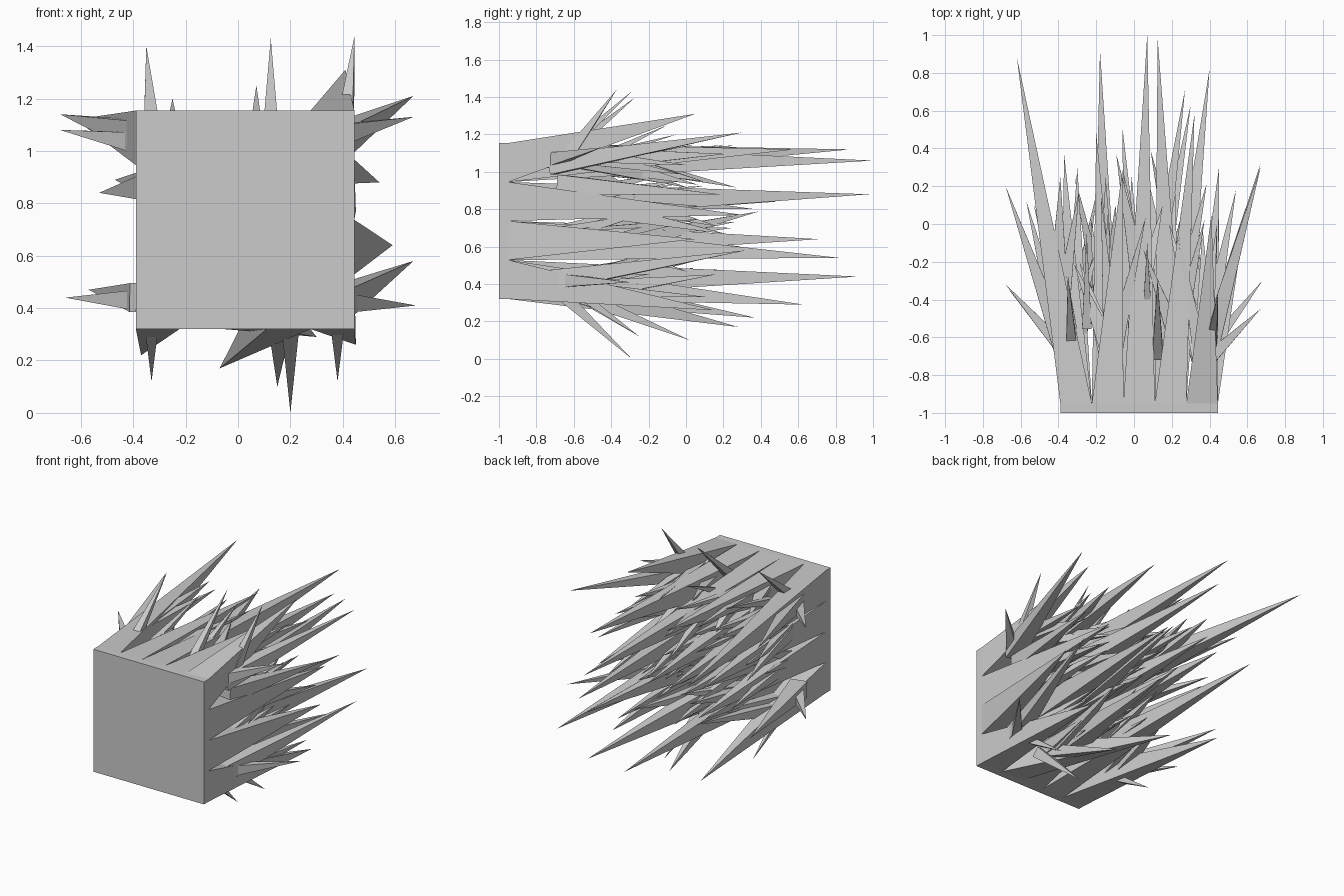
import bpy, random
from mathutils import Vector

random.seed(4)
X0, Z0, SIDE = -0.39, 0.32, 0.834
CX, CZ = SIDE / 5, SIDE / 4      # five columns, four rows


def mesh_object(name, verts, faces):
    me = bpy.data.meshes.new(name)
    me.from_pydata(verts, [], faces)
    me.update()
    ob = bpy.data.objects.new(name, me)
    bpy.context.collection.objects.link(ob)
    return ob


PYRAMID = [(0, 1, 2, 3), (1, 0, 4), (2, 1, 4), (3, 2, 4), (0, 3, 4)]


def branch(base, tip, width, name="side_spike"):
    """Four-sided pyramid with its base square to its own axis."""
    b, t = Vector(base), Vector(tip)
    d = (t - b).normalized()
    u = d.cross(Vector((0, 0, 1))).normalized() * width / 2
    v = u.cross(d)
    mesh_object(name, [b - u - v, b + u - v, b + u + v, b - u + v, t], PYRAMID)


# Square backing slab
bpy.ops.mesh.primitive_cube_add(size=1, location=(X0 + SIDE / 2, -0.975, Z0 + SIDE / 2))
slab = bpy.context.object
slab.name = "backing_slab"
slab.scale = (SIDE, 0.05, SIDE)

# Tips of the main spikes, one per cell, rows from bottom to top
tips = [
    [(-.37, .37, .22), (-.18, .92, .44), (.30, .63, .29), (-.07, .28, .17), (.45, .15, .26)],
    [(-.30, .30, .60), (-.15, .25, .70), (.27, .71, .64), (.40, .82, .54), (.59, .05, .64)],
    [(-.37, .37, .84), (-.20, .48, .84), (-.06, .50, .85), (.125, .98, .88), (.45, .30, .77)],
    [(-.62, .88, 1.12), (-.06, .30, 1.13), (.07, 1.0, 1.06), (.32, .58, 1.12), (.41, .05, 1.31)],
]
for r, row in enumerate(tips):
    for c, tip in enumerate(row):
        x, z = X0 + c * CX, Z0 + r * CZ
        a, b = x + CX, z + CZ
        mesh_object("main_spike", [(x, -.95, z), (a, -.95, z), (a, -.95, b),
                                   (x, -.95, b), tip], PYRAMID)
        # Smaller spikes growing off each main spike
        root = Vector((x + CX / 2, -.95, z + CZ / 2))
        for k in range(4):
            s = root.lerp(Vector(tip), random.uniform(.14, .32))
            e = s + Vector((random.uniform(-.2, .2), random.uniform(.4, .8),
                            random.uniform(-.2, .2)))
            e.x = min(max(e.x, -.39), .44)
            e.z = min(max(e.z, .33), 1.14)
            branch(s, e, random.uniform(.08, .12))

# Spikes leaning out past the sides: base, tip, width
outer = [
    # right
    ((.38, -.72, 1.04), (.67, .30, 1.21), .11),
    ((.38, -.72, .42), (.67, .32, .58), .11),
    ((.37, -.74, 1.06), (.67, -.45, 1.13), .08),
    ((.37, -.70, .42), (.68, -.30, .41), .08),
    ((.37, -.68, .93), (.54, .18, .88), .11),
    # left
    ((-.36, -.70, 1.06), (-.68, .20, 1.14), .11),
    ((-.36, -.68, 1.03), (-.68, -.32, 1.08), .08),
    ((-.36, -.68, .43), (-.66, -.35, .44), .08),
    ((-.36, -.70, .44), (-.57, .12, .47), .11),
    ((-.34, -.60, .86), (-.53, .10, .84), .09),
    ((-.34, -.60, .88), (-.47, -.10, .89), .08),
    # top
    ((-.33, -.66, 1.08), (-.35, -.27, 1.40), .06),
    ((.125, -.70, 1.06), (.125, -.29, 1.43), .06),
    ((.41, -.62, 1.10), (.445, -.37, 1.44), .06),
    ((.07, -.50, 1.06), (.07, -.10, 1.25), .05),
    ((-.25, -.55, 1.06), (-.25, -.05, 1.20), .05),
    # bottom
    ((.20, -.68, .36), (.20, -.29, 0.0), .07),
    ((.38, -.62, .38), (.38, -.25, .12), .06),
    ((-.33, -.64, .38), (-.33, -.25, .12), .06),
    ((.16, -.65, .37), (.15, .02, .10), .09),
]
for b, t, w in outer:
    branch(b, t, w)
